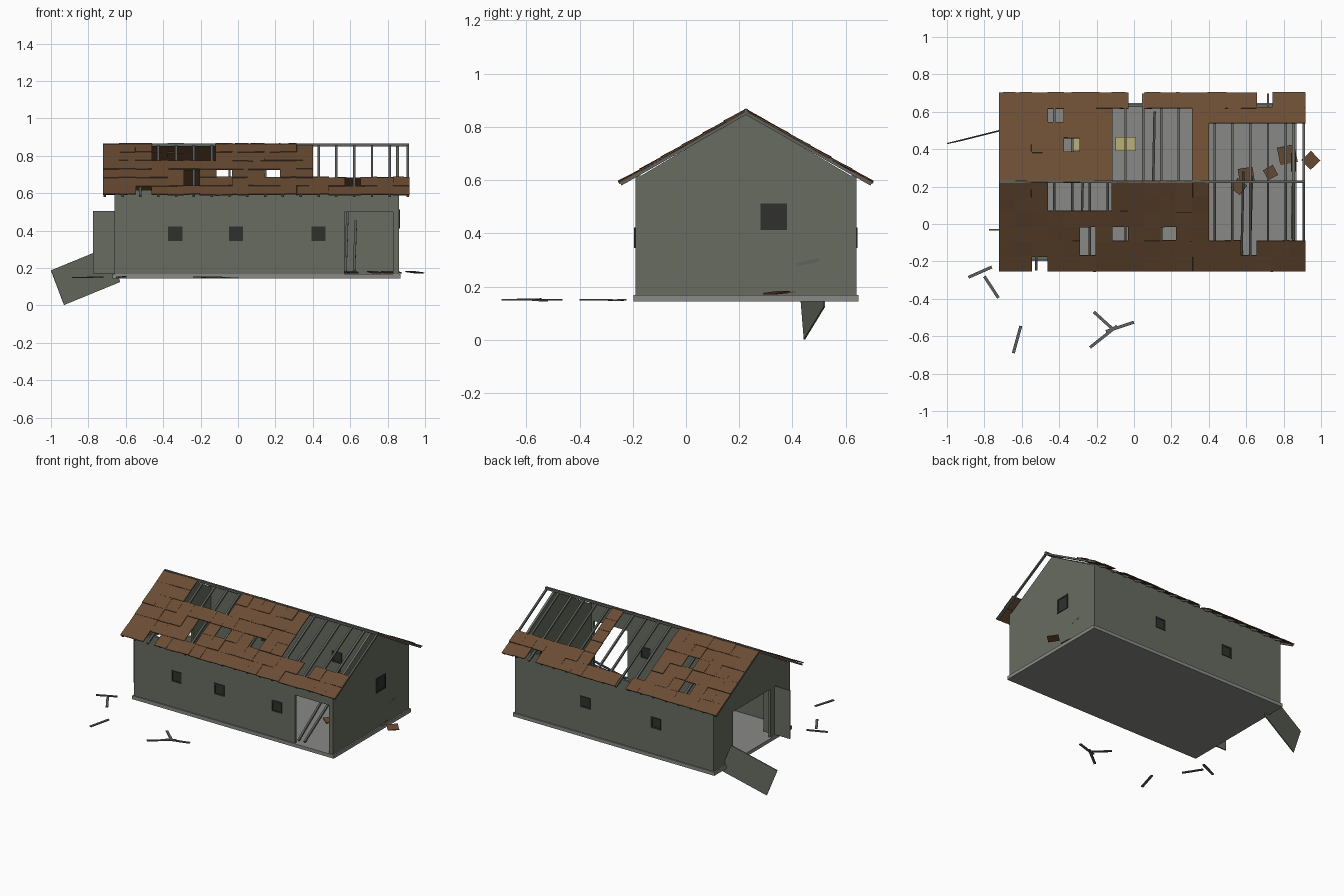
import bpy, bmesh, math, random
from mathutils import Vector, Matrix

random.seed(4)
if "Cube" in bpy.data.objects:
    bpy.data.objects.remove(bpy.data.objects["Cube"])


def material(name, rgb):
    m = bpy.data.materials.new(name)
    m.use_nodes = True
    m.diffuse_color = (*rgb, 1)
    m.node_tree.nodes["Principled BSDF"].inputs["Base Color"].default_value = (*rgb, 1)
    return m


WALL = material("weathered green grey", (0.135, 0.15, 0.115))
STONE = material("pale concrete", (0.25, 0.25, 0.24))
BROWN = material("brown roof boards", (0.145, 0.073, 0.034))
TIMBER = material("old grey timber", (0.115, 0.122, 0.112))
DARK = material("dark window", (0.03, 0.03, 0.028))
STRAW = material("straw", (0.5, 0.44, 0.18))


def finish(name, bm, mat):
    bmesh.ops.recalc_face_normals(bm, faces=bm.faces)
    me = bpy.data.meshes.new(name)
    bm.to_mesh(me)
    bm.free()
    me.materials.append(mat)
    ob = bpy.data.objects.new(name, me)
    bpy.context.collection.objects.link(ob)
    return ob


def add_box(bm, center, size, rot=None):
    m = Matrix.Translation(center)
    if rot:
        m = m @ rot
    bmesh.ops.create_cube(bm, size=1, matrix=m @ Matrix.Diagonal((*size, 1)))


def add_beam(bm, a, b, width, depth):
    a, b = Vector(a), Vector(b)
    x = (b - a).normalized()
    y = Vector((0, 0, 1)).cross(x).normalized()
    rot = Matrix((x, y, x.cross(y))).transposed().to_4x4()
    add_box(bm, (a + b) / 2, ((b - a).length, width, depth), rot)


def box(name, center, size, mat, rot=None):
    bm = bmesh.new()
    add_box(bm, center, size, rot)
    return finish(name, bm, mat)


def panel(name, points, axis, start, thick):
    """Extrude a wall outline of (along, z) points along axis x or y."""
    bm = bmesh.new()
    put = (lambda u, z: (start, u, z)) if axis == "x" else (lambda u, z: (u, start, z))
    face = bm.faces.new([bm.verts.new(put(u, z)) for u, z in points])
    out = bmesh.ops.extrude_face_region(bm, geom=[face])
    shift = Vector((thick, 0, 0)) if axis == "x" else Vector((0, thick, 0))
    bmesh.ops.translate(bm, vec=shift, verts=[v for v in out["geom"] if isinstance(v, bmesh.types.BMVert)])
    return finish(name, bm, WALL)


def notched(x0, x1, low, high, gap=None, head=0.5, peak=()):
    pts = [(x0, low)]
    if gap:
        pts += [(gap[0], low), (gap[0], head), (gap[1], head), (gap[1], low)]
    return pts + [(x1, low), (x1, high), *peak, (x0, high)]


# Shell dimensions
X0, X1, Y0, Y1 = -0.66, 0.86, -0.19, 0.64
FLOOR, EAVE, RIDGE_Y, T = 0.168, 0.617, 0.225, 0.015

# Floor slab and walls
box("floor_slab", (0.1, RIDGE_Y, 0.156), (1.54, 0.845, 0.024), STONE)
panel("front_wall", notched(X0, X1, FLOOR, EAVE, (0.57, 0.83)), "y", Y0, T)
panel("back_wall", notched(X0, X1, FLOOR, EAVE), "y", Y1 - T, T)
peak = [(Y1 - 0.022, EAVE), (RIDGE_Y, 0.85), (Y0 + 0.022, EAVE)]
panel("door_gable", notched(Y0, Y1, FLOOR, EAVE, (0.02, 0.43), 0.5, peak), "x", X0, T)
panel("window_gable", notched(Y0, Y1, FLOOR, EAVE, None, 0, peak), "x", X1 - T, T)


# Windows: pane with a raised frame on both wall sides
def window(name, center, size, turned=False):
    bm = bmesh.new()
    rot = Matrix.Rotation(math.pi / 2, 4, "Z") if turned else Matrix.Identity(4)
    c, bar = Vector(center), 0.01
    add_box(bm, c, (size, T + 0.003, size), rot)
    for s in (-1, 1):
        off = s * (size - bar) / 2
        add_box(bm, c + Vector((0, 0, off)), (size, T + 0.01, bar), rot)
        add_box(bm, c + rot @ Vector((off, 0, 0)), (bar, T + 0.01, size - 2 * bar), rot)
    finish(name, bm, DARK)


for i, x in enumerate((-0.335, -0.01, 0.43)):
    window(f"front_window_{i + 1}", (x, Y0 + T / 2, 0.383), 0.076)
for i, x in enumerate((-0.22, 0.32)):
    window(f"back_window_{i + 1}", (x, Y1 - T / 2, 0.383), 0.076)
window("gable_window", (X1 - T / 2, 0.33, 0.462), 0.1, True)

# Barn doors: one standing open, one torn off
box("open_door", (-0.675, -0.03, 0.337), (0.2, 0.008, 0.335), WALL)
corner, foot, tip = Vector((-0.63, 0.52, 0.125)), Vector((-0.93, 0.445, 0.002)), Vector((-1, 0.43, 0.187))
u, v = (corner - foot).normalized(), (tip - foot).normalized()
n = u.cross(v).normalized()
basis = Matrix((u, v, n)).transposed().to_4x4()
box("fallen_door", (corner + tip) / 2, ((corner - foot).length, (tip - foot).length, 0.006), WALL, basis)

# Roof boards: a grid on each slope with missing patches
RX0, RX1, COLS, ROWS, RUN = -0.72, 0.915, 19, 6, 0.475
RISE, TOP = 0.27, 0.862
ANGLE = math.atan2(RISE, RUN)
CELL, STEP = (RX1 - RX0) / COLS, math.hypot(RUN, RISE) / ROWS
# Patches as (first column, last column, first row, last row) from the ridge
FRONT_GAPS = [(3, 6, 0, 1), (5, 5, 3, 4), (7, 7, 3, 3), (10, 10, 3, 3),
              (13, 18, 0, 3), (15, 15, 4, 4), (2, 2, 5, 5)]
BACK_GAPS = [(3, 3, 4, 4), (4, 4, 2, 2), (7, 11, 0, 4), (8, 8, 5, 5),
             (13, 18, 0, 3), (16, 16, 5, 5)]


def roof_point(x, t, side, lift=0.0):
    return Vector((x, RIDGE_Y + side * t * RUN, TOP - t * RISE + lift))


for name, side, gaps in (("front_roof_boards", -1, FRONT_GAPS), ("back_roof_boards", 1, BACK_GAPS)):
    bm = bmesh.new()
    for c in range(COLS):
        for r in range(ROWS):
            if any(a <= c <= b and d <= r <= e for a, b, d, e in gaps):
                continue
            p = roof_point(RX0 + (c + 0.5) * CELL, (r + 0.5) / ROWS, side, random.uniform(-0.002, 0.003))
            rot = Matrix.Rotation(-side * (ANGLE - random.uniform(0, 0.05)), 4, "X")
            rot = rot @ Matrix.Rotation(random.uniform(-0.02, 0.02), 4, "Y")
            add_box(bm, p, (CELL + 0.003, STEP + 0.006, 0.006), rot)
    finish(name, bm, BROWN)

# Rafters and ridge beam
bm = bmesh.new()
count = 18
for i in range(count):
    x = RX0 + 0.008 + i * (RX1 - RX0 - 0.016) / (count - 1)
    for side in (-1, 1):
        add_beam(bm, roof_point(x, 0, side, -0.01), roof_point(x, 0.99, side, -0.01), 0.013, 0.012)
finish("rafters", bm, TIMBER)
box("ridge_beam", ((RX0 + RX1) / 2, RIDGE_Y, 0.858), (RX1 - RX0, 0.014, 0.016), TIMBER)

# Broken beams leaning inside
bm = bmesh.new()
for x, y0, y1, z1 in ((0.575, -0.16, 0.28, 0.5), (0.62, -0.16, 0.25, 0.45),
                      (0.845, -0.08, 0.5, 0.3), (0.1, 0.1, 0.6, 0.4), (-0.28, 0, 0.4, 0.4)):
    add_beam(bm, (x, y0, FLOOR + 0.01), (x + 0.01, y1, z1), 0.013, 0.012)
finish("broken_beams", bm, TIMBER)

# Planks scattered on the ground
bm = bmesh.new()
for ax, ay, bx, by in ((-0.885, -0.285, -0.76, -0.23), (-0.8, -0.28, -0.725, -0.395),
                       (-0.605, -0.545, -0.645, -0.69), (-0.215, -0.47, -0.11, -0.565),
                       (0, -0.525, -0.15, -0.575), (-0.235, -0.66, -0.09, -0.545)):
    add_beam(bm, (ax, ay, 0.15 + random.uniform(-0.004, 0.004)), (bx, by, 0.15), 0.016, 0.006)
finish("scattered_planks", bm, TIMBER)

# Roof boards that fell down
bm = bmesh.new()
for x, y, size, turn in ((0.82, 0.37, 0.095, 0.2), (0.945, 0.34, 0.072, 0.75), (0.73, 0.275, 0.06, 0.5),
                         (0.6, 0.26, 0.08, 0.15), (0.56, 0.2, 0.065, 0.9)):
    rot = Matrix.Rotation(turn, 4, "Z") @ Matrix.Rotation(0.1, 4, "X")
    add_box(bm, (x, y, 0.177), (size, size, 0.005), rot)
finish("fallen_boards", bm, BROWN)

# Straw bales on the floor
for i, (x, w) in enumerate(((-0.28, 0.1), (-0.045, 0.11))):
    box(f"straw_bale_{i + 1}", (x, 0.427, FLOOR + 0.03), (w, 0.075, 0.06), STRAW)
